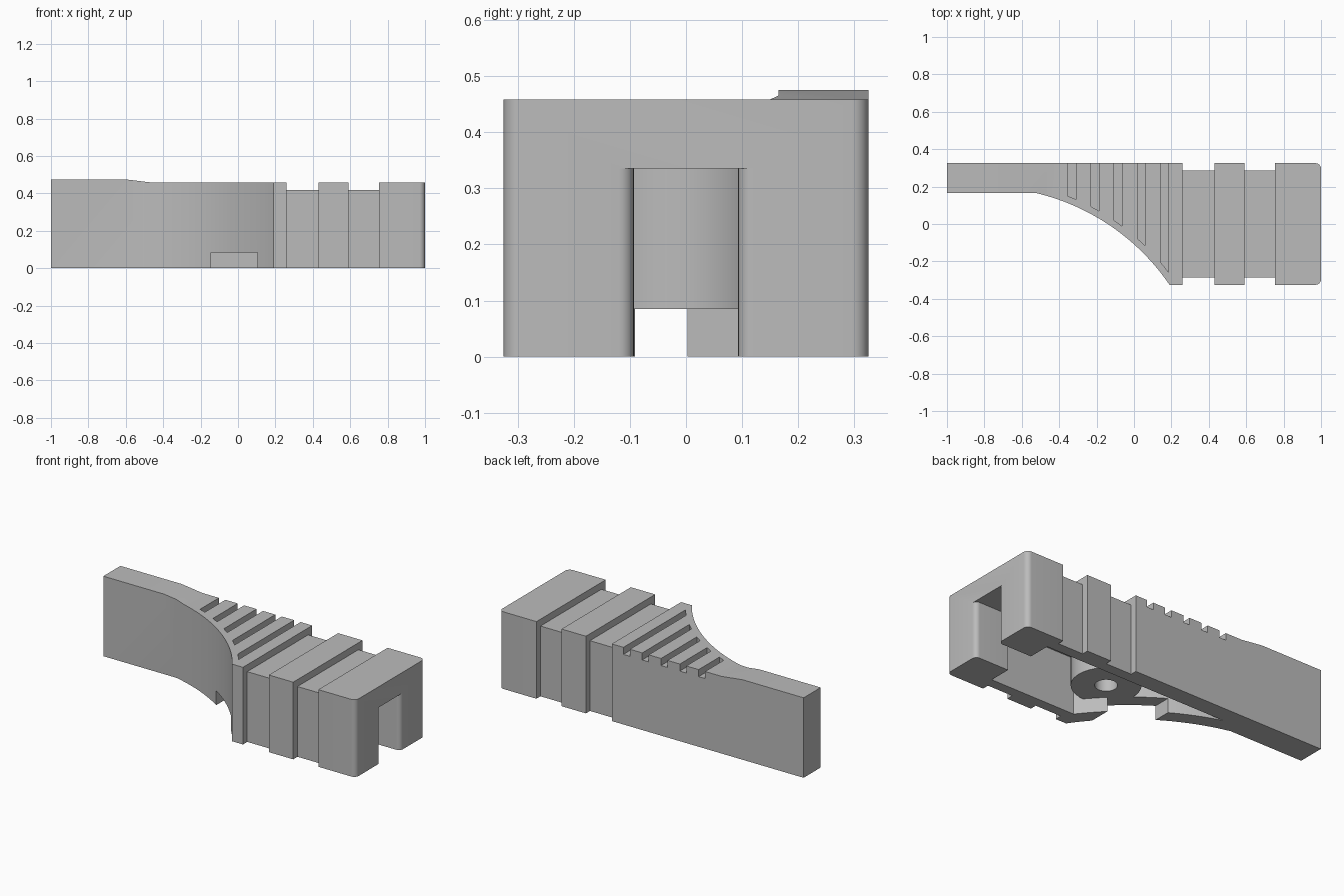
import bpy, bmesh, math
from math import cos, sin, pi, atan2
from mathutils import Vector

cube = bpy.data.objects.get("Cube")
if cube:
    bpy.data.objects.remove(cube, do_unlink=True)

# Single grey material
GREY = (0.5, 0.5, 0.5, 1)
mat = bpy.data.materials.new("plain_grey")
mat.use_nodes = True
mat.diffuse_color = GREY
mat.node_tree.nodes["Principled BSDF"].inputs["Base Color"].default_value = GREY

# Main dimensions
HALF_W, BAR_Y = 0.325, 0.165
TOP, TIP_TOP = 0.458, 0.475
CEIL, NOTCH_Z = 0.335, 0.085
ARC_X, ARC_Y, ARC_R = -0.801, -1.002, 1.2
BOSS_X = 0.19


def prism(name, outline, lo, hi, axis="z"):
    """Extrude a 2D outline along an axis, from lo to hi."""
    place = {"z": lambda u, v, w: (u, v, w),
             "y": lambda u, v, w: (u, w, v),
             "x": lambda u, v, w: (w, u, v)}[axis]
    bm = bmesh.new()
    base = bm.faces.new([bm.verts.new(place(u, v, lo)) for u, v in outline])
    out = bmesh.ops.extrude_face_region(bm, geom=[base])
    shift = Vector(place(0, 0, hi - lo))
    bmesh.ops.translate(bm, vec=shift, verts=[
        v for v in out["geom"] if isinstance(v, bmesh.types.BMVert)])
    bmesh.ops.recalc_face_normals(bm, faces=bm.faces)
    mesh = bpy.data.meshes.new(name)
    bm.to_mesh(mesh)
    bm.free()
    mesh.materials.append(mat)
    ob = bpy.data.objects.new(name, mesh)
    bpy.context.collection.objects.link(ob)
    return ob


def rect(u0, u1, v0, v1):
    return [(u0, v0), (u1, v0), (u1, v1), (u0, v1)]


def arc(cx, cy, r, a0, a1, n):
    return [(cx + r * cos(a0 + (a1 - a0) * i / n),
             cy + r * sin(a0 + (a1 - a0) * i / n)) for i in range(n + 1)]


def sweep_at_y(r, y_start, y_end, n=32):
    """Part of the concave flank, at radius r, between two y values."""
    a0, a1 = (math.asin((y - ARC_Y) / r) for y in (y_start, y_end))
    return arc(ARC_X, ARC_Y, r, a0, a1, n)


def combine(target, tool, operation="DIFFERENCE"):
    mod = target.modifiers.new("shape", "BOOLEAN")
    mod.operation = operation
    mod.solver = "EXACT"
    mod.object = tool
    bpy.context.view_layer.objects.active = target
    bpy.ops.object.modifier_apply(modifier=mod.name)
    bpy.data.objects.remove(tool, do_unlink=True)


# Body: thin bar, curved flank and wide block with rounded end corners
r = 0.03
outline = ([(-1, HALF_W), (-1, BAR_Y)]
           + sweep_at_y(ARC_R, BAR_Y, -HALF_W)
           + arc(1 - r, -HALF_W + r, r, -pi / 2, 0, 8)
           + arc(1 - r, HALF_W - r, r, 0, pi / 2, 8))
body = prism("lever_body", outline, 0, TIP_TOP)

# Lower the top behind the raised bar
combine(body, prism("top_cut", [(-0.6, TIP_TOP), (-0.46, TOP), (1.1, TOP),
                                (1.1, 0.6), (-0.6, 0.6)], -0.5, 0.5, "y"))

# Grooves wrapping round the sides and top of the block
for x0, x1 in ((0.26, 0.43), (0.59, 0.755)):
    wrap = [(-0.285, -0.1), (-0.285, 0.417), (0.287, 0.417), (0.287, -0.1),
            (0.5, -0.1), (0.5, 0.6), (-0.5, 0.6), (-0.5, -0.1)]
    combine(body, prism("groove_cut", wrap, x0, x1, "x"))

# Grip slits, open at the back and following the curved flank in front
for i in range(5):
    x0 = -0.353 + i * 0.1235
    slit = [(x0, 0.5)]
    for k in range(5):
        x = x0 + 0.0425 * k / 4
        slit.append((x, ARC_Y + math.sqrt((ARC_R + 0.035) ** 2 - (x - ARC_X) ** 2)))
    slit.append((x0 + 0.0425, 0.5))
    combine(body, prism("slit_cut", slit, TOP - 0.042, 0.6))

# Hollow underside with an even wall
inner = 0.225
hollow = sweep_at_y(ARC_R + 0.085, inner, -inner) + [(0.78, -inner), (0.78, inner)]
combine(body, prism("hollow_cut", hollow, -0.1, CEIL))

# End slot with a rounded mouth
s, f = 0.093, 0.027
slot = ([(0.7, -s)] + arc(1 - f, -s - f, f, pi / 2, 0, 8)
        + [(1.1, -s - f), (1.1, s + f)]
        + arc(1 - f, s + f, f, 0, -pi / 2, 8) + [(0.7, s)])
combine(body, prism("slot_cut", slot, -0.1, CEIL))

# Pivot boss with its bore
combine(body, prism("boss", arc(BOSS_X, 0, 0.185, 0, 2 * pi, 48)[:-1],
                    NOTCH_Z, CEIL + 0.04), "UNION")
combine(body, prism("bore_cut", arc(BOSS_X, 0, 0.06, 0, 2 * pi, 32)[:-1],
                    -0.1, CEIL))

# Notch through the lower edge of the curved wall
combine(body, prism("notch_cut", rect(-0.145, 0.105, -0.5, 0.11), -0.1, NOTCH_Z))

# Tidy up: one material, smooth curves, sharp edges
body.data.materials.clear()
body.data.materials.append(mat)
for p in body.data.polygons:
    p.material_index = 0
bpy.ops.object.select_all(action="DESELECT")
body.select_set(True)
bpy.context.view_layer.objects.active = body
bpy.ops.object.shade_smooth_by_angle(angle=math.radians(30))
